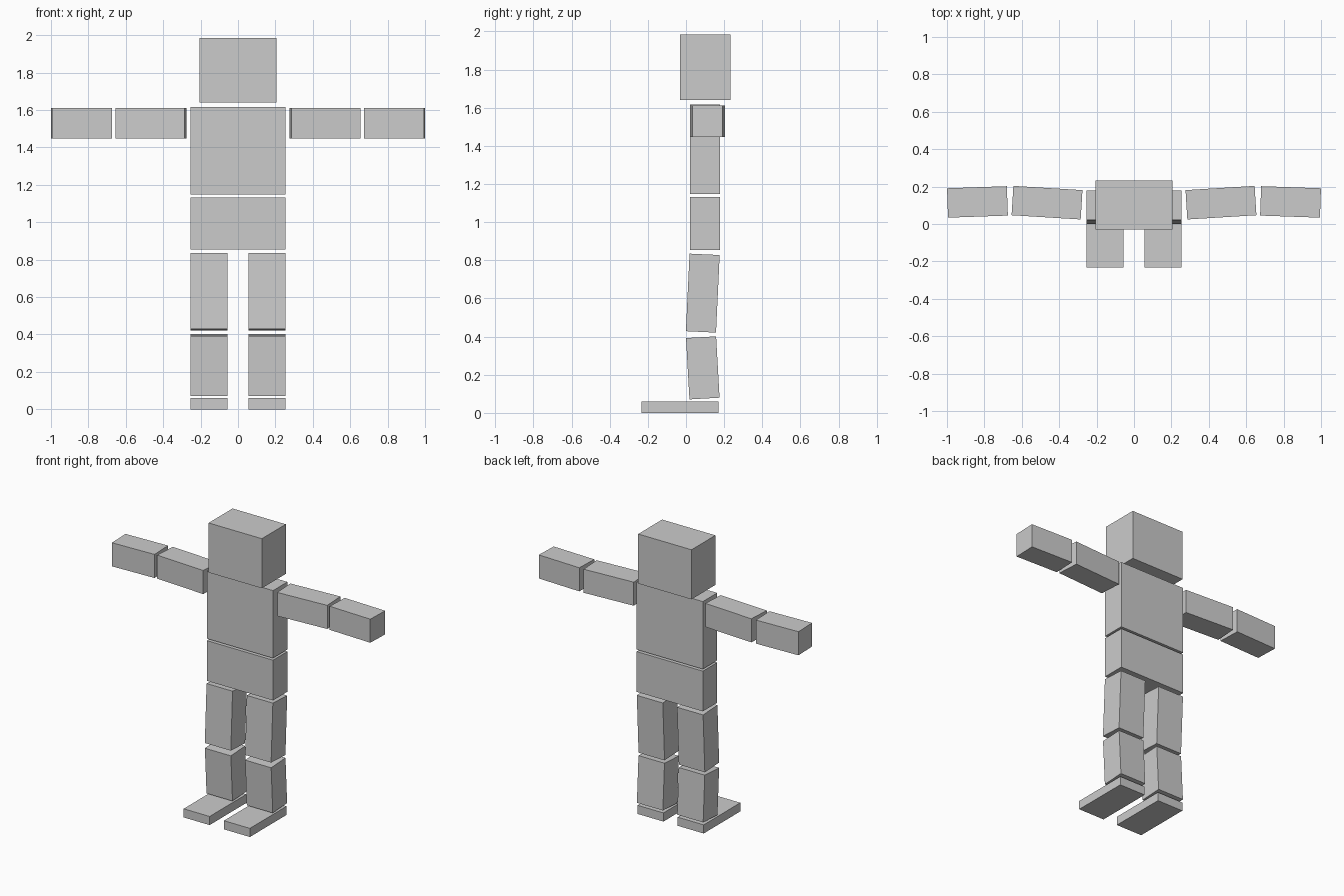
import bpy
import bmesh
import math
from mathutils import Matrix

cube = bpy.data.objects.get("Cube")
if cube:
    bpy.data.objects.remove(cube, do_unlink=True)

# Single plain grey for the whole figure
GREY = (0.6, 0.6, 0.6, 1.0)
grey = bpy.data.materials.new("plain grey")
grey.use_nodes = True
grey.diffuse_color = GREY
bsdf = next(n for n in grey.node_tree.nodes if n.type == "BSDF_PRINCIPLED")
bsdf.inputs["Base Color"].default_value = GREY


def block(name, center, size, axis="Z", degrees=0.0):
    """Flat-sided box of the given size, turned about one axis."""
    bm = bmesh.new()
    bmesh.ops.create_cube(bm, size=1.0, matrix=Matrix.Diagonal((*size, 1.0)))
    mesh = bpy.data.meshes.new(name)
    bm.to_mesh(mesh)
    bm.free()
    mesh.materials.append(grey)
    obj = bpy.data.objects.new(name, mesh)
    obj.location = center
    obj.rotation_euler["XYZ".index(axis)] = math.radians(degrees)
    bpy.context.collection.objects.link(obj)
    return obj


# Head and trunk
block("head", (0, 0.101, 1.812), (0.41, 0.263, 0.345))
block("chest", (0, 0.10, 1.382), (0.51, 0.158, 0.47))
block("hips", (0, 0.10, 0.993), (0.51, 0.158, 0.28))

# Limbs, repeated for both sides
for side, s in (("left", 1), ("right", -1)):
    # Arms, bent slightly at the elbow
    block(f"{side}_upper_arm", (s * 0.465, 0.114, 1.529), (0.37, 0.157, 0.164), "Z", s * 3.5)
    block(f"{side}_forearm", (s * 0.837, 0.118, 1.529), (0.32, 0.157, 0.164), "Z", s * -2.0)
    # Legs, bent slightly at the knee
    block(f"{side}_thigh", (s * 0.155, 0.088, 0.628), (0.20, 0.158, 0.407), "X", -2.7)
    block(f"{side}_shin", (s * 0.155, 0.088, 0.236), (0.20, 0.158, 0.322), "X", 3.2)
    # Feet reaching forward
    block(f"{side}_foot", (s * 0.155, -0.032, 0.030), (0.20, 0.403, 0.06))
